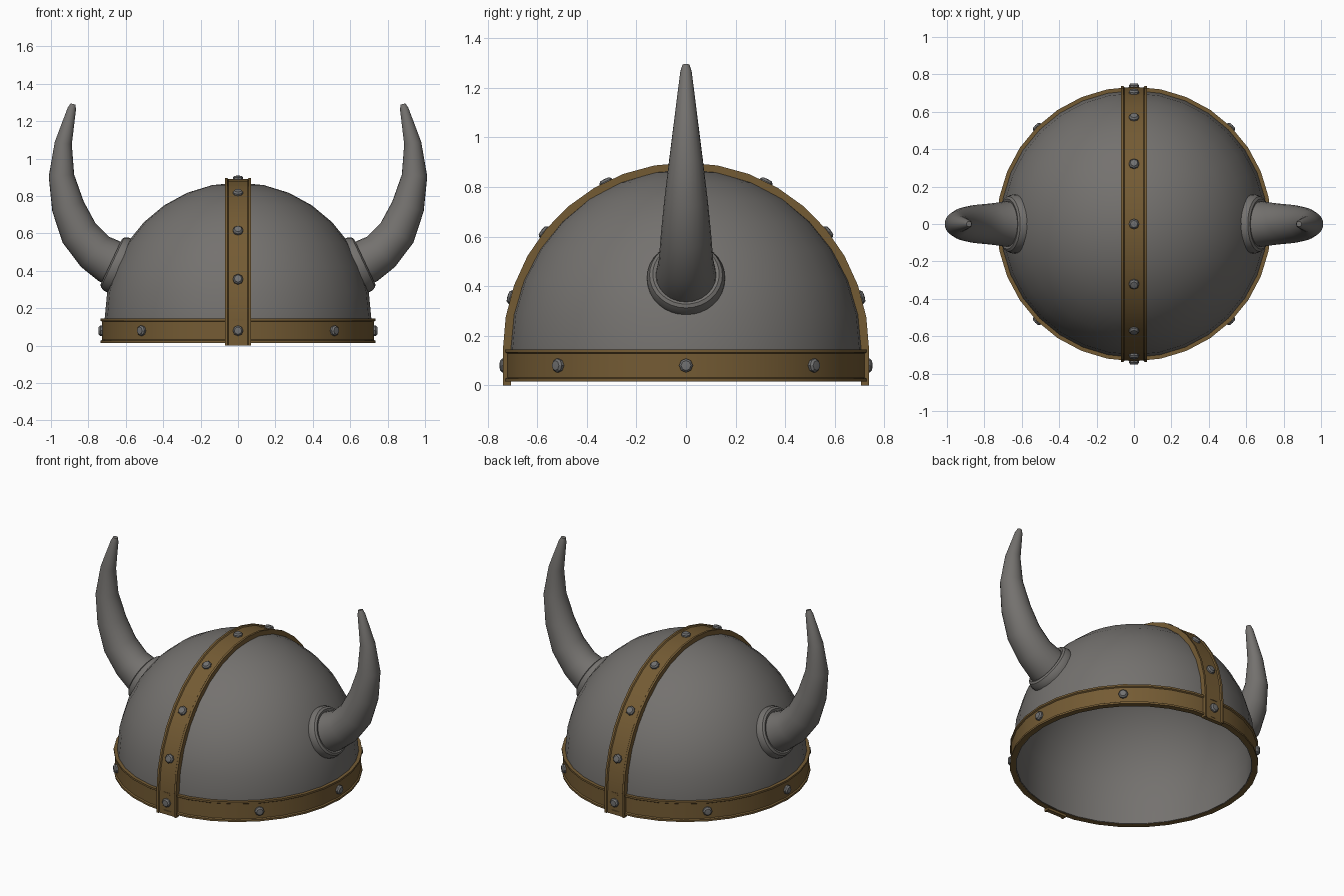
import bpy, bmesh, math
from mathutils import Vector, Matrix

if "Cube" in bpy.data.objects:
    bpy.data.objects.remove(bpy.data.objects["Cube"])

CZ, ZS = 0.15, 1.02          # dome centre height, vertical stretch


def material(name, rgb):
    m = bpy.data.materials.new(name)
    m.diffuse_color = (*rgb, 1)
    m.use_nodes = True
    m.node_tree.nodes["Principled BSDF"].inputs["Base Color"].default_value = m.diffuse_color
    return m


STEEL = material("grey_metal", (0.175, 0.167, 0.158))
BRONZE = material("brown_bronze", (0.175, 0.105, 0.034))
RIVET = material("rivet_grey", (0.165, 0.165, 0.165))


def skin(name, rings, mat, close_path=False, caps=True, angle=35):
    """Join equal-sized closed rings of points into a smooth-shaded surface."""
    bm = bmesh.new()
    vs = [[bm.verts.new(p) for p in r] for r in rings]
    n, k = len(rings[0]), len(rings)
    for i in range(k if close_path else k - 1):
        a, b = vs[i], vs[(i + 1) % k]
        for j in range(n):
            bm.faces.new((a[j], a[(j + 1) % n], b[(j + 1) % n], b[j]))
    if caps and not close_path:
        bm.faces.new(vs[0])
        bm.faces.new(vs[-1])
    bmesh.ops.remove_doubles(bm, verts=bm.verts, dist=1e-5)
    bmesh.ops.recalc_face_normals(bm, faces=bm.faces)
    me = bpy.data.meshes.new(name)
    bm.to_mesh(me)
    bm.free()
    ob = bpy.data.objects.new(name, me)
    bpy.context.collection.objects.link(ob)
    me.materials.append(mat)
    bpy.ops.object.select_all(action='DESELECT')
    ob.select_set(True)
    bpy.context.view_layer.objects.active = ob
    bpy.ops.object.shade_smooth_by_angle(angle=math.radians(angle))
    return ob


def lathe(name, profile, mat, seg=32, close=False, caps=False, matrix=Matrix(), angle=35):
    """Revolve (radius, height) points about the local z axis."""
    rings = [[matrix @ Vector((r * math.cos(2 * math.pi * i / seg),
                               r * math.sin(2 * math.pi * i / seg), z))
              for i in range(seg)] for r, z in profile]
    return skin(name, rings, mat, close, caps, angle)


def facing(pos, direction):
    q = Vector(direction).to_track_quat('Z', 'Y')
    return Matrix.Translation(pos) @ q.to_matrix().to_4x4()


# Hollow dome: outer and inner hemisphere with a short straight skirt
def arc(r, n=8):
    return [(r * math.cos(math.pi / 2 * i / n), CZ + r * ZS * math.sin(math.pi / 2 * i / n))
            for i in range(n + 1)]


lathe("dome", [(0.713, 0.022)] + arc(0.713) + arc(0.695)[::-1] + [(0.695, 0.022)],
      STEEL, close=True)

# Brow band with raised edges
lathe("brow_band", [(0.70, 0.02), (0.734, 0.02), (0.734, 0.032), (0.726, 0.037),
                    (0.726, 0.133), (0.734, 0.138), (0.734, 0.15), (0.70, 0.15)],
      BRONZE, close=True)

# Crest strap running front to back, with raised edges
section = [(-0.07, 0.705), (-0.07, 0.738), (-0.057, 0.738), (-0.052, 0.731),
           (0.052, 0.731), (0.057, 0.738), (0.07, 0.738), (0.07, 0.705)]
N = 18
rings = [[(x, -r, 0.005) for x, r in section]]
for i in range(N + 1):
    t = math.pi * i / N
    rings.append([(x, -r * math.cos(t), CZ + r * ZS * math.sin(t)) for x, r in section])
rings.append([(x, r, 0.005) for x, r in section])
skin("crest_strap", rings, BRONZE)

# Rivets
RP = [(0.028, -0.008), (0.028, 0.010), (0.020, 0.019), (0.0, 0.021)]


def rivet(name, pos, direction):
    lathe(name, RP, RIVET, seg=8, matrix=facing(pos, direction), angle=30)


for i in range(8):
    a = math.pi / 4 * i
    d = Vector((math.cos(a), math.sin(a), 0))
    r = 0.731 if i in (2, 6) else 0.726
    rivet(f"band_rivet_{i}", d * r + Vector((0, 0, 0.085)), d)
for i, deg in enumerate((16.3, 39, 64, 90, 116, 141, 163.7)):
    t = math.radians(deg)
    d = Vector((0, -math.cos(t), math.sin(t)))
    rivet(f"strap_rivet_{i}", (0, 0.729 * d.y, CZ + 0.729 * ZS * d.z), d)

# Horns and their collars: centre x, centre z, radius
HORN = [(0.640, 0.435, 0.124), (0.685, 0.455, 0.121), (0.765, 0.507, 0.110),
        (0.850, 0.608, 0.102), (0.909, 0.750, 0.088), (0.944, 0.915, 0.068),
        (0.934, 1.088, 0.046), (0.889, 1.270, 0.023), (0.882, 1.297, 0.014)]
COLLAR = [(0.120, -0.008), (0.157, -0.008), (0.157, 0.012), (0.147, 0.036),
          (0.134, 0.044), (0.120, 0.040)]
for side, s in (("left", -1), ("right", 1)):
    rings = []
    for i, (x, z, r) in enumerate(HORN):
        a, b = HORN[max(i - 1, 0)], HORN[min(i + 1, len(HORN) - 1)]
        m = math.hypot(b[0] - a[0], b[1] - a[1])
        nx, nz = (b[1] - a[1]) / m, -(b[0] - a[0]) / m     # in-plane normal
        rings.append([(s * (x + r * nx * math.cos(t)), r * math.sin(t),
                       z + r * nz * math.cos(t))
                      for t in (2 * math.pi * k / 24 for k in range(24))])
    skin(f"{side}_horn", rings, STEEL, angle=50)
    lathe(f"{side}_horn_collar", COLLAR, STEEL, close=True,
          matrix=facing((s * 0.638, 0, 0.435), (s * 0.905, 0, 0.424)))

# Put the lowest edge on the ground
for ob in bpy.data.objects:
    ob.location.z -= 0.005
